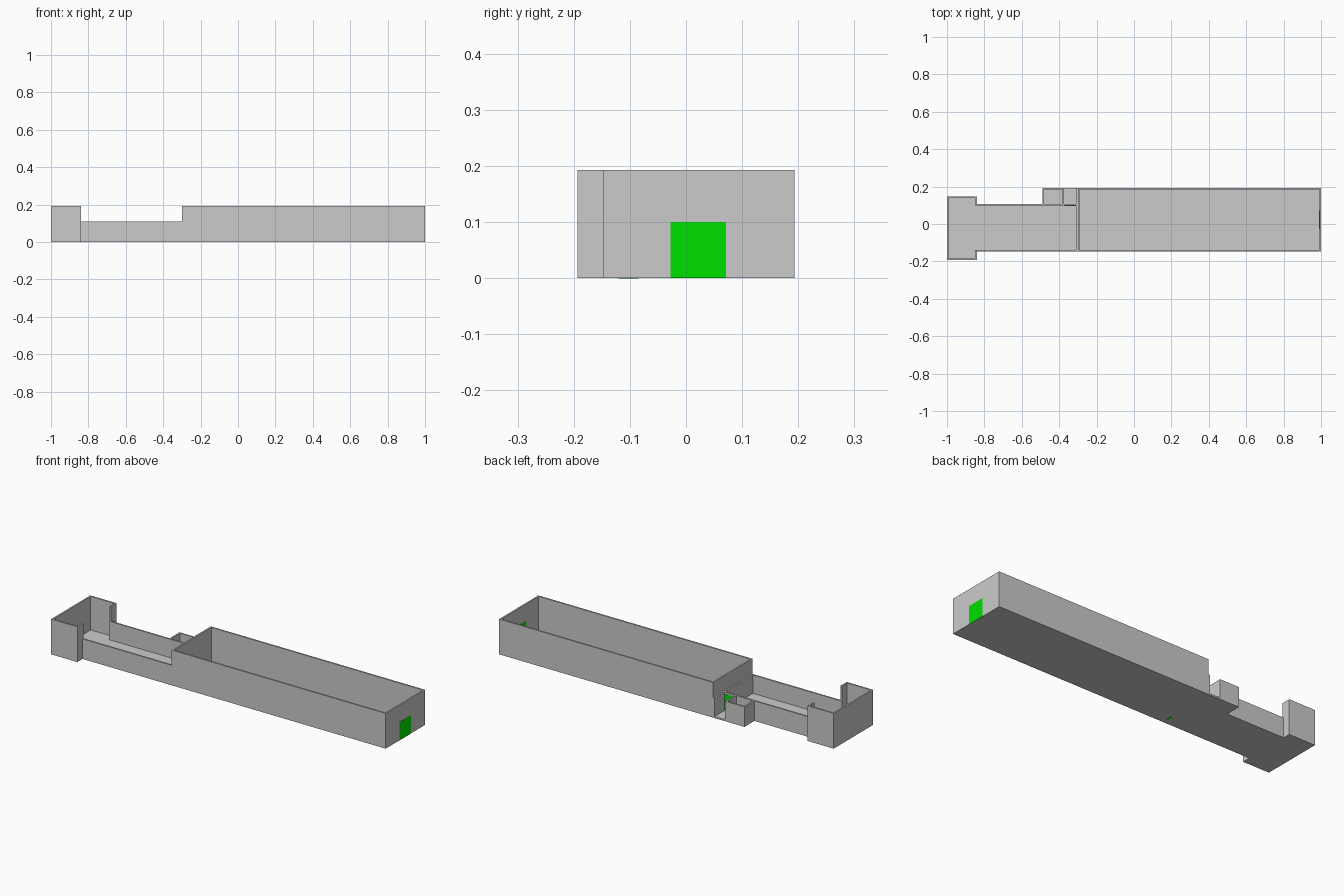
import bpy

if "Cube" in bpy.data.objects:
    bpy.data.objects.remove(bpy.data.objects["Cube"])

T = 0.009          # wall and floor thickness
HIGH, LOW = 0.193, 0.11

green = bpy.data.materials.new("door_green")
green.diffuse_color = (0.0, 0.75, 0.0, 1)
green.use_nodes = True
green.node_tree.nodes["Principled BSDF"].inputs["Base Color"].default_value = green.diffuse_color


def box(name, x0, x1, y0, y1, z0, z1, mat=None):
    v = [(x, y, z) for x in (x0, x1) for y in (y0, y1) for z in (z0, z1)]
    f = [(0, 1, 3, 2), (4, 6, 7, 5), (0, 4, 5, 1),
         (2, 3, 7, 6), (0, 2, 6, 4), (1, 5, 7, 3)]
    me = bpy.data.meshes.new(name)
    me.from_pydata(v, [], f)
    ob = bpy.data.objects.new(name, me)
    bpy.context.collection.objects.link(ob)
    if mat:
        me.materials.append(mat)
    return ob


def room(name, x0, x1, y0, y1, h, sides="lrfb"):
    """Floor slab plus the chosen left, right, front and back walls."""
    box(name + "_floor", x0, x1, y0, y1, 0, T)
    walls = {
        "l": ("left", x0, x0 + T, y0, y1),
        "r": ("right", x1 - T, x1, y0, y1),
        "f": ("front", x0 + T * ("l" in sides), x1 - T * ("r" in sides), y0, y0 + T),
        "b": ("back", x0 + T * ("l" in sides), x1 - T * ("r" in sides), y1 - T, y1),
    }
    for s in sides:
        side, *r = walls[s]
        box(f"{name}_{side}_wall", *r, T, h)


# Large hall
room("hall", -0.30, 1.0, -0.148, 0.193, HIGH)

# Low corridor, open to the end room
room("corridor", -0.84, -0.30, -0.148, 0.107, LOW, "rfb")

# Tall end room with a wide opening to the corridor
room("end_room", -1.0, -0.84, -0.193, 0.148, HIGH, "lfb")
box("end_room_front_pier", -0.84 - T, -0.84, -0.193 + T, -0.148 + T, T, HIGH)
box("end_room_back_pier", -0.84 - T, -0.84, 0.107 - T, 0.148 - T, T, HIGH)

# Small closet and the open porch beside it
room("closet", -0.49, -0.373, 0.107, 0.193, LOW, "lrb")
room("porch", -0.373, -0.30, 0.107, 0.193, LOW, "r")

# Doors
e = 0.0008
box("hall_door", 1 - T - e, 1 + e, -0.028, 0.071, 0, 0.1, green)
box("porch_door", -0.372, -0.31, 0.107 - T - e, 0.107 + e, T, 0.1, green)
box("inner_door", -0.308, -0.298, -0.12, -0.085, -0.0005, 0.1, green)
